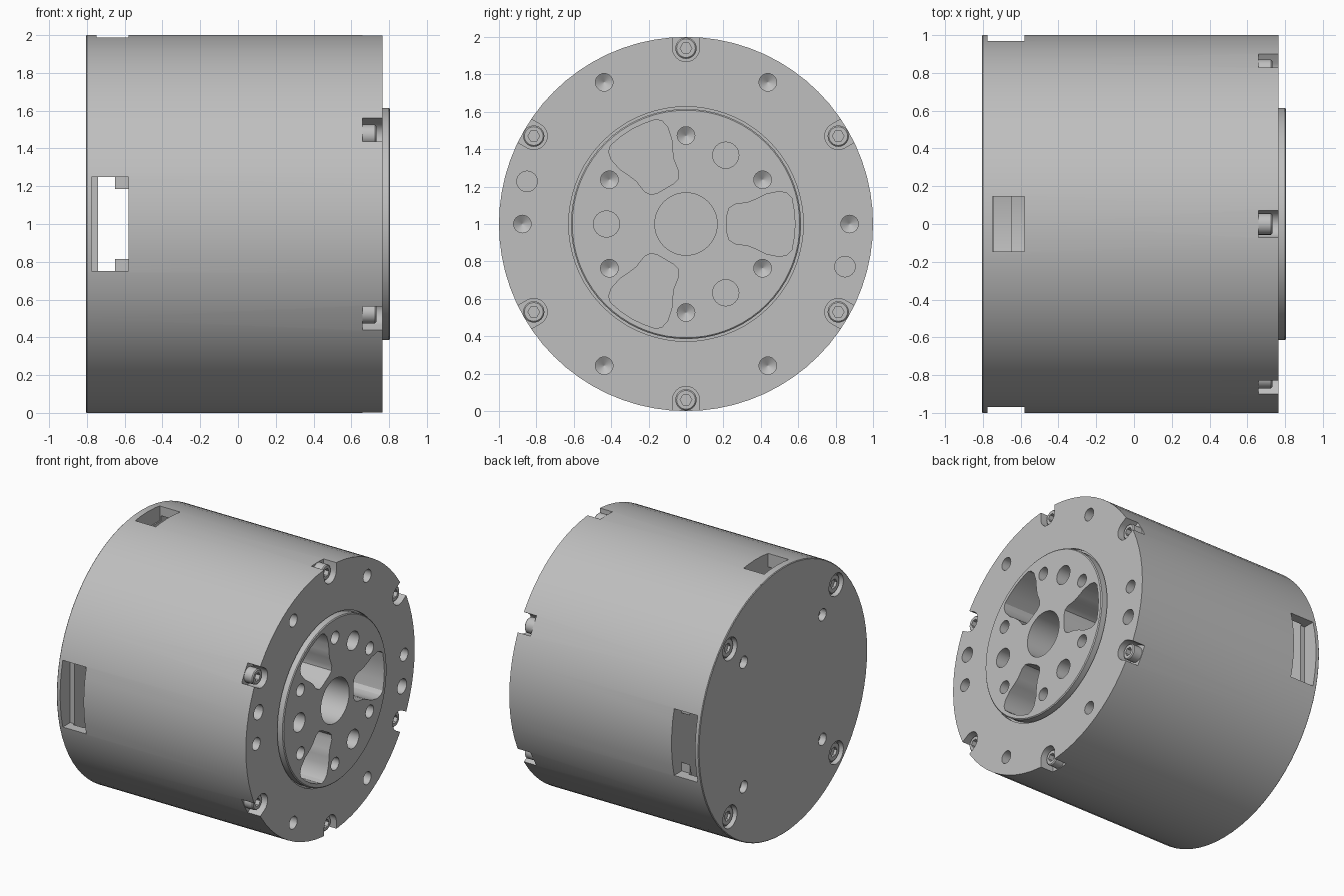
import bpy, bmesh, math
from math import cos, sin, pi, radians

old = bpy.data.objects.get("Cube")
if old:
    bpy.data.objects.remove(old, do_unlink=True)

grey = bpy.data.materials.new("machined grey")
grey.use_nodes = True
COLOUR = (0.52, 0.52, 0.52, 1)
grey.diffuse_color = COLOUR
grey.node_tree.nodes["Principled BSDF"].inputs["Base Color"].default_value = COLOUR


def polar(radius, degrees):
    a = radians(degrees)
    return radius * cos(a), radius * sin(a)


def loft(bm, sections):
    """Skin a row of (x, outline) sections; outlines are (y, z) about the axis."""
    rings = [[bm.verts.new((x, y, z + 1)) for y, z in line] for x, line in sections]
    n = len(rings[0])
    for a, b in zip(rings, rings[1:]):
        for i in range(n):
            j = (i + 1) % n
            bm.faces.new((a[i], a[j], b[j], b[i]))
    bm.faces.new(rings[0])
    bm.faces.new(rings[-1])


def circle(radius, centre=(0, 0), sides=24):
    return [(centre[0] + radius * cos(2 * pi * i / sides),
             centre[1] + radius * sin(2 * pi * i / sides)) for i in range(sides)]


def hexagon(apothem, centre):
    """Hexagon with as many points as a small circle, so both can be skinned."""
    pts = []
    for i in range(24):
        a = 2 * pi * i / 24
        r = apothem / cos(a % (pi / 3) - pi / 6)
        pts.append((centre[0] + r * cos(a), centre[1] + r * sin(a)))
    return pts


def turned(bm, profile, centre=(0, 0), sides=24):
    loft(bm, [(x, circle(r, centre, sides)) for x, r in profile])


def box(bm, x0, x1, y0, y1, z0, z1):
    line = [(y0, z0), (y1, z0), (y1, z1), (y0, z1)]
    loft(bm, [(x0, line), (x1, line)])


def finish(name, bm, helper=False):
    bmesh.ops.recalc_face_normals(bm, faces=bm.faces)
    mesh = bpy.data.meshes.new(name)
    bm.to_mesh(mesh)
    bm.free()
    ob = bpy.data.objects.new(name, mesh)
    bpy.context.collection.objects.link(ob)
    mesh.materials.append(grey)
    ob.hide_render = helper
    return ob


def smooth(ob):
    bpy.ops.object.select_all(action="DESELECT")
    ob.select_set(True)
    bpy.context.view_layer.objects.active = ob
    bpy.ops.object.shade_smooth_by_angle(angle=radians(30))


def cut(ob, bm, name):
    """Subtract a cutter mesh, then discard the cutter."""
    cutter = finish(name, bm, helper=True)
    mod = ob.modifiers.new(name, "BOOLEAN")
    mod.operation, mod.solver, mod.object = "DIFFERENCE", "EXACT", cutter
    bpy.context.view_layer.objects.active = ob
    bpy.ops.object.modifier_apply(modifier=mod.name)
    bpy.data.objects.remove(cutter, do_unlink=True)


BACK, FACE, FRONT = -0.805, 0.765, 0.805
SIXTHS = range(0, 360, 60)

# Housing with the raised output flange and the fine groove around it
bm = bmesh.new()
turned(bm, [(BACK, 0.995), (BACK + 0.005, 1), (FACE, 1), (FACE, 0.627),
            (FACE - 0.02, 0.627), (FACE - 0.02, 0.615), (FRONT - 0.006, 0.615),
            (FRONT, 0.608)], sides=72)
housing = finish("housing", bm)

# Hollow chamber near the back
bm = bmesh.new()
turned(bm, [(-0.74, 0.93), (-0.65, 0.93), (-0.65, 0.9), (-0.58, 0.9)], sides=72)
cut(housing, bm, "chamber_cutter")

# Cable windows on both sides and the smaller one on top
bm = bmesh.new()
for side in (-1, 1):
    y0, y1 = sorted((side * 0.88, side * 1.1))
    box(bm, -0.775, -0.58, y0, y1, -0.25, 0.25)
box(bm, -0.75, -0.58, -0.145, 0.145, 0.88, 1.1)
cut(housing, bm, "window_cutter")

# Front holes, pockets and screw notches
bm = bmesh.new()
DEEP = FRONT - 0.3
turned(bm, [(DEEP, 0.167), (1, 0.167)], sides=48)
for a in SIXTHS:
    for radius, angle in ((0.875, a), (0.473, a + 30)):
        turned(bm, [(0.6, 0.002), (0.63, 0.047), (1, 0.047)], polar(radius, angle))
for a in (60, 180, 300):
    turned(bm, [(DEEP, 0.07), (1, 0.07)], polar(0.425, a))
for a in (165, 345):
    turned(bm, [(DEEP, 0.055), (1, 0.055)], polar(0.88, a))

half = [(0.22, 0.05), (0.23, 0.085), (0.26, 0.105), (0.33, 0.115), (0.38, 0.135),
        (0.43, 0.16), (0.5, 0.174), (0.54, 0.165), (0.565, 0.14), (0.578, 0.07)]
pocket = half + [(0.583, 0)] + [(u, -v) for u, v in reversed(half)]
for a in (0, 120, 240):
    c, s = polar(1, a)
    line = [(u * c - v * s, u * s + v * c) for u, v in pocket]
    loft(bm, [(DEEP, line), (1, line)])

slot = [(0.94 - 0.072 * sin(i * pi / 12), -0.072 * cos(i * pi / 12)) for i in range(13)]
slot = [(1.1, -0.072)] + slot + [(1.1, 0.072)]
for a in SIXTHS:
    c, s = polar(1, a + 30)
    line = [(u * c - v * s, u * s + v * c) for u, v in slot]
    loft(bm, [(0.66, line), (1, line)])
cut(housing, bm, "front_cutter")

# Back holes: counterbored near the rim, plain further in
bm = bmesh.new()
for a in range(45, 360, 90):
    turned(bm, [(-1, 0.085), (-0.765, 0.085), (-0.765, 0.05), (-0.748, 0.05)],
           polar(0.89, a))
    turned(bm, [(-1, 0.045), (-0.755, 0.045)], polar(0.66, a))
cut(housing, bm, "back_cutter")
smooth(housing)

# Socket head screws in the notches
for k, a in enumerate(SIXTHS):
    at = polar(0.94, a + 30)
    bm = bmesh.new()
    loft(bm, [(0.65, circle(0.057, at)), (0.725, circle(0.057, at)),
              (0.732, circle(0.05, at)), (0.732, hexagon(0.027, at)),
              (0.695, hexagon(0.027, at))])
    smooth(finish(f"front_screw_{k + 1}", bm))

# Screws sunk in the back counterbores
for k, a in enumerate(range(45, 360, 90)):
    at = polar(0.89, a)
    bm = bmesh.new()
    loft(bm, [(-0.75, circle(0.07, at)), (-0.78, circle(0.07, at)),
              (-0.785, circle(0.063, at)), (-0.785, hexagon(0.032, at)),
              (-0.765, hexagon(0.032, at))])
    smooth(finish(f"back_screw_{k + 1}", bm))
